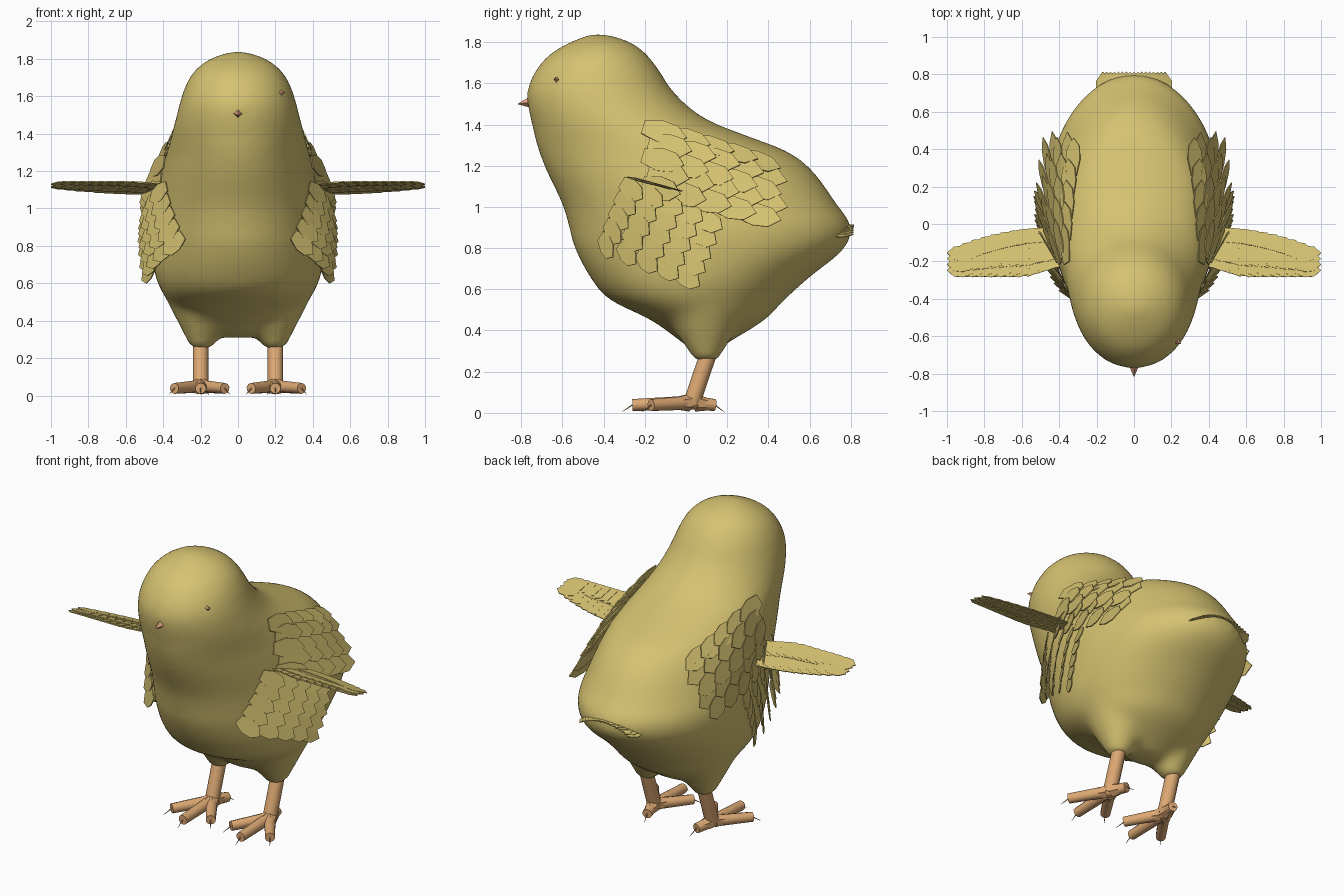
import bpy, bmesh, math
from mathutils import Vector

cube = bpy.data.objects.get("Cube")
if cube:
    bpy.data.objects.remove(cube, do_unlink=True)


def material(name, color):
    mat = bpy.data.materials.new(name)
    mat.use_nodes = True
    mat.diffuse_color = (*color, 1)
    mat.node_tree.nodes["Principled BSDF"].inputs["Base Color"].default_value = (*color, 1)
    return mat


straw = material("straw yellow", (0.67, 0.54, 0.165))
orange = material("leg orange", (0.73, 0.4, 0.175))
pink = material("beak pink", (0.74, 0.36, 0.22))


def finish(name, bm, mat, mirror=False, thickness=0, smooth=False):
    mesh = bpy.data.meshes.new(name)
    bm.to_mesh(mesh)
    bm.free()
    mesh.materials.append(mat)
    obj = bpy.data.objects.new(name, mesh)
    bpy.context.collection.objects.link(obj)
    if thickness:
        mod = obj.modifiers.new("thickness", 'SOLIDIFY')
        mod.thickness = thickness
        mod.offset = 0
    if mirror:
        obj.modifiers.new("mirror", 'MIRROR')
    if smooth:
        bpy.ops.object.select_all(action='DESELECT')
        obj.select_set(True)
        bpy.context.view_layer.objects.active = obj
        bpy.ops.object.shade_smooth_by_angle(angle=math.radians(40))
    return obj


def tube(bm, start, end, r1, r2, sides=12):
    """Tapered cylinder between two points."""
    start, end = Vector(start), Vector(end)
    axis = end - start
    made = bmesh.ops.create_cone(bm, cap_ends=True, segments=sides, radius1=r1,
                                 radius2=r2, depth=axis.length)["verts"]
    rot = axis.to_track_quat('Z', 'Y')
    for v in made:
        v.co = rot @ v.co + (start + end) / 2


# Body cross-sections: height, front y, back y, half width
RINGS = [
    (0.31, 0.02, 0.16, 0.1), (0.35, -0.03, 0.22, 0.2), (0.45, -0.17, 0.38, 0.33),
    (0.55, -0.37, 0.48, 0.405), (0.65, -0.46, 0.59, 0.445), (0.8, -0.54, 0.77, 0.465),
    (0.91, -0.57, 0.8, 0.465), (1.01, -0.6, 0.735, 0.45), (1.18, -0.68, 0.61, 0.415),
    (1.27, -0.715, 0.49, 0.39), (1.34, -0.735, 0.31, 0.37), (1.41, -0.75, 0.13, 0.352),
    (1.48, -0.767, 0.02, 0.333), (1.57, -0.77, -0.07, 0.31), (1.67, -0.725, -0.135, 0.275),
    (1.75, -0.65, -0.2, 0.22), (1.81, -0.54, -0.29, 0.13), (1.84, -0.46, -0.4, 0.03),
]


def slope(i, k):
    a, b = RINGS[max(0, i - 1)], RINGS[min(len(RINGS) - 1, i + 1)]
    return (b[k] - a[k]) / (b[0] - a[0])


def section(z):
    """Front, back and half width at a height, blended smoothly between rings."""
    i = max(n for n in range(len(RINGS) - 1) if n == 0 or RINGS[n][0] <= z)
    a, b = RINGS[i], RINGS[i + 1]
    h = b[0] - a[0]
    t = (z - a[0]) / h
    w = t * t * (3 - 2 * t)
    return [a[k] * (1 - w) + b[k] * w + h * t * (1 - t)
            * (slope(i, k) * (1 - t) - slope(i + 1, k) * t) for k in (1, 2, 3)]


def flank(y, z):
    """Point on the left flank of the body."""
    front, back, half = section(z)
    s = (y - (front + back) / 2) / ((back - front) / 2)
    return Vector((half * math.sqrt(max(0.03, 1 - s * s)), y, z))


# Body with two thigh lobes, fused into one skin
bm = bmesh.new()
SIDES, LEVELS = 48, 70
bottom, top = RINGS[0][0], RINGS[-1][0]
loops = []
for level in range(LEVELS + 1):
    z = bottom + (top - bottom) * level / LEVELS
    front, back, half = section(z)
    angles = [math.tau * i / SIDES for i in range(SIDES)]
    loops.append([bm.verts.new((half * math.cos(a),
                                (front + back) / 2 + (back - front) / 2 * math.sin(a), z))
                  for a in angles])
for low, high in zip(loops, loops[1:]):
    for i in range(SIDES):
        j = (i + 1) % SIDES
        bm.faces.new((low[i], low[j], high[j], high[i]))
bm.faces.new(loops[0][::-1])
bm.faces.new(loops[-1])
for side in (-1, 1):
    tube(bm, (side * 0.2, 0.1, 0.25), (side * 0.17, 0.09, 0.58), 0.055, 0.26, 24)
body = finish("body", bm, straw)
fuse = body.modifiers.new("fuse", 'REMESH')
fuse.mode = 'VOXEL'
fuse.voxel_size = 0.022
fuse.use_smooth_shade = True
soften = body.modifiers.new("soften", 'SMOOTH')
soften.factor = 0.5
soften.iterations = 14

# One feather: pointed hexagonal plate
LEAF = [(0, -0.3), (0.4, -0.5), (0.75, -0.42), (1, 0), (0.75, 0.42), (0.4, 0.5), (0, 0.3)]


def feather(bm, root, along, normal, length, width):
    along = along.normalized()
    across = normal.cross(along).normalized()
    bm.faces.new([bm.verts.new(root + along * u * length + across * v * width)
                  for u, v in LEAF])


def flank_feather(bm, y, z, heading, length, width, flare):
    p = flank(y, z)
    normal = (flank(y + 0.02, z) - flank(y - 0.02, z)).cross(
        flank(y, z + 0.02) - flank(y, z - 0.02)).normalized()
    along = (heading - normal * heading.dot(normal)).normalized()
    feather(bm, p + normal * 0.006, along + normal * flare, normal - along * flare, length, width)


# Folded feathers along the upper flank, lying closer towards the back ridge
bm = bmesh.new()
for row in range(5):
    for col in range(5):
        y = -0.21 + 0.115 * col + 0.03 * (row % 2)
        z = 1.385 - 0.068 * row - 0.033 * col
        flank_feather(bm, y, z, Vector((0, 1, -0.28)), 0.22, 0.115, 0.08 + 0.05 * row)
finish("upper_flank_feathers", bm, straw, mirror=True, thickness=0.006)

# Shorter feathers over the lower flank, wrapping towards the breast
bm = bmesh.new()
for row in range(5):
    for col in range(5):
        y = -0.31 - 0.025 * row + 0.09 * col
        z = 1.12 - 0.065 * row - 0.04 * col
        flank_feather(bm, y, z, Vector((0, 0.85, -0.5)), 0.16, 0.1, 0.35)
finish("lower_flank_feathers", bm, straw, mirror=True, thickness=0.006)

# Outstretched wing made of overlapping feather rows
bm = bmesh.new()
for row in range(4):
    t = row / 3
    for col in range(11):
        s = col / 10
        lead = -0.19 - 0.05 * min(1, s * 3)
        trail = -0.06 - 0.1 * s * s
        y = lead + (trail - lead) * t
        x = 0.36 + 0.5 * s
        z = 1.11 - 0.28 * (y + 0.15) + 0.004 * (row % 2)
        feather(bm, Vector((x, y, z)), Vector((1, -0.06 + 0.1 * t, -0.03)),
                Vector((0, 0.28, 1)), 0.14, 0.085)
finish("wing", bm, straw, mirror=True, thickness=0.005)

# Tail fan, drooping at the sides
bm = bmesh.new()
for i in range(-8, 9):
    s = i / 8
    feather(bm, Vector((0.15 * s, 0.64, 0.925 - 0.045 * s * s)),
            Vector((0.1 * s, 1, -0.08)), Vector((0.4 * s, 0, 1)), 0.175, 0.1)
finish("tail", bm, straw, thickness=0.005)

# Beak
bm = bmesh.new()
tube(bm, (0, -0.74, 1.51), (0, -0.815, 1.5), 0.034, 0.002, 4)
finish("beak", bm, pink)

# Eye
bm = bmesh.new()
tube(bm, (0.2, -0.61, 1.61), (0.25, -0.64, 1.622), 0.03, 0.003, 4)
finish("left_eye", bm, pink)

# Legs
bm = bmesh.new()
tube(bm, (0.2, 0.12, 0.32), (0.2, 0.025, 0.04), 0.041, 0.041)
finish("leg", bm, orange, mirror=True, smooth=True)

# Feet: three front toes and one back toe, each with a knuckle and claw
bm = bmesh.new()
heel = Vector((0.2, 0.03, 0.05))
for tip in ((0.2, -0.26, 0.038), (0.34, -0.17, 0.038), (0.07, -0.17, 0.038), (0.17, 0.14, 0.038)):
    tip = Vector(tip)
    way = (tip - heel).normalized()
    tube(bm, heel, tip, 0.034, 0.029, 10)
    tube(bm, heel + way * 0.02, heel + way * 0.07, 0.042, 0.032, 6)
    tube(bm, tip, tip + way * 0.05 - Vector((0, 0, 0.03)), 0.004, 0.001, 5)
finish("foot", bm, orange, mirror=True, smooth=True)
